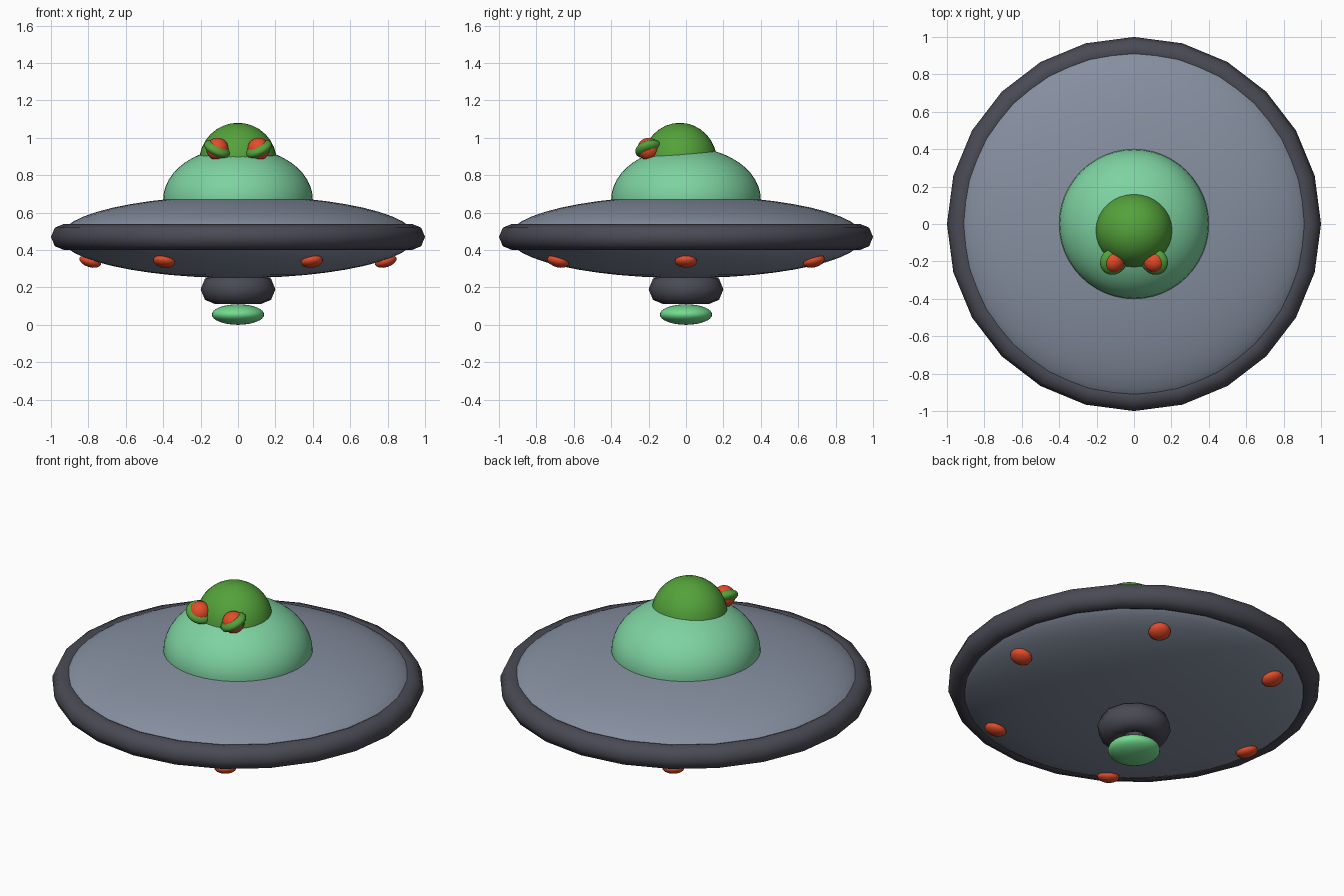
import bpy, bmesh, math
from mathutils import Vector, Matrix

if "Cube" in bpy.data.objects:
    bpy.data.objects.remove(bpy.data.objects["Cube"])


def material(name, r, g, b):
    lin = [((c / 255 + 0.055) / 1.055) ** 2.4 for c in (r, g, b)]
    m = bpy.data.materials.new(name)
    m.diffuse_color = (*lin, 1)
    m.use_nodes = True
    m.node_tree.nodes["Principled BSDF"].inputs["Base Color"].default_value = m.diffuse_color
    return m


HULL = material("hull grey", 134, 143, 160)
DARK = material("dark metal", 74, 74, 85)
DOME = material("dome green", 126, 210, 161)
SKIN = material("skin green", 84, 162, 58)
GLOW = material("glow green", 115, 220, 143)
RED = material("red", 228, 76, 42)


def finish(ob, name, mat):
    ob.name = name
    ob.data.materials.append(mat)
    for p in ob.data.polygons:
        p.use_smooth = True
    return ob


def ellipsoid(name, mat, loc, radii, rot=None, segs=32, rings=16):
    """Sphere scaled in its own axes, then turned and placed."""
    bpy.ops.mesh.primitive_uv_sphere_add(segments=segs, ring_count=rings, radius=1)
    ob = bpy.context.object
    m = Matrix.Translation(loc) @ (rot or Matrix.Identity(4)) @ Matrix.Diagonal((*radii, 1))
    ob.data.transform(m)
    return finish(ob, name, mat)


def ring(name, mat, z, major, minor, segs, minor_segs):
    bpy.ops.mesh.primitive_torus_add(major_radius=major, minor_radius=minor,
                                     major_segments=segs, minor_segments=minor_segs,
                                     location=(0, 0, z))
    return finish(bpy.context.object, name, mat)


# Saucer hull, rim and lower pod
ellipsoid("hull", HULL, (0, 0, 0.47), (0.95, 0.95, 0.22), segs=48, rings=24)
ring("rim", DARK, 0.47, 0.93, 0.07, 24, 8)
ring("lower_pod", DARK, 0.19, 0.12, 0.08, 12, 8)
ellipsoid("beam_lens", GLOW, (0, 0, 0.055), (0.14, 0.14, 0.055))

# Cockpit dome, open where it sinks into the hull
dome = ellipsoid("dome", DOME, (0, 0, 0.67), (0.4, 0.4, 0.28), segs=48, rings=24)
bm = bmesh.new()
bm.from_mesh(dome.data)
bmesh.ops.bisect_plane(bm, geom=bm.verts[:] + bm.edges[:] + bm.faces[:],
                       plane_co=(0, 0, 0.65), plane_no=(0, 0, 1), clear_inner=True)
bm.to_mesh(dome.data)
bm.free()

# Pilot's head poking through the dome
ellipsoid("head", SKIN, (0, -0.033, 0.87), (0.208, 0.2, 0.21))

# Eyes: red ball with a tilted flat lid around it
for side, s in (("left", -1), ("right", 1)):
    c = (s * 0.11, -0.2, 0.94)
    ellipsoid(side + "_eye", RED, c, (0.06, 0.06, 0.06), segs=24, rings=12)
    axis = Vector((-s * 0.41, -0.27, 0.855)).normalized()
    rot = Vector((0, 0, 1)).rotation_difference(axis).to_matrix().to_4x4()
    ellipsoid(side + "_eyelid", SKIN, c, (0.077, 0.074, 0.037), rot, 24, 12)

# Six lamps under the hull, tilted along its slope
for i in range(6):
    a = i * math.pi / 3
    rot = Matrix.Rotation(a, 4, 'Z') @ Matrix.Rotation(-math.radians(17), 4, 'Y')
    ellipsoid(f"lamp_{i + 1}", RED, (0.79 * math.cos(a), 0.79 * math.sin(a), 0.34),
              (0.06, 0.06, 0.032), rot, 16, 8)
